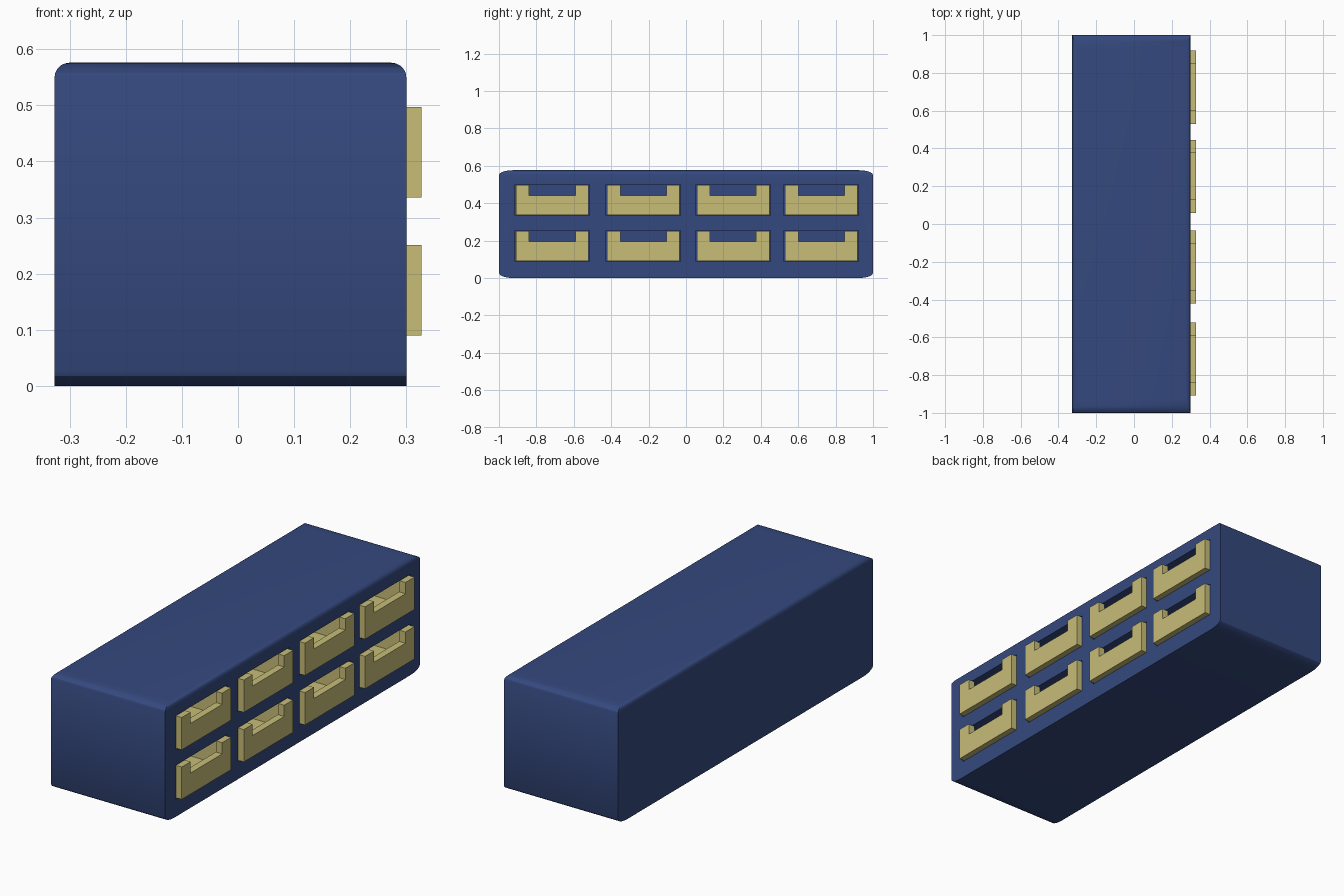
import bpy, bmesh, math

if "Cube" in bpy.data.objects:
    bpy.data.objects.remove(bpy.data.objects["Cube"])

X0, X1, H = -0.327, 0.30, 0.576
COLUMNS = [-0.715, -0.228, 0.252, 0.724]
ROWS = [0.09, 0.336]
W, DH = 0.387, 0.161          # drawer front size
BACK = -0.25                  # rear end of the drawers


def material(name, rgb):
    m = bpy.data.materials.new(name)
    m.diffuse_color = (*rgb, 1)
    m.use_nodes = True
    m.node_tree.nodes["Principled BSDF"].inputs["Base Color"].default_value = m.diffuse_color
    return m


def finish(bm, name, mat=None):
    bmesh.ops.recalc_face_normals(bm, faces=bm.faces)
    me = bpy.data.meshes.new(name)
    bm.to_mesh(me)
    bm.free()
    ob = bpy.data.objects.new(name, me)
    bpy.context.collection.objects.link(ob)
    if mat:
        me.materials.append(mat)
    return ob


def box(bm, lo, hi):
    verts = bmesh.ops.create_cube(bm, size=1)["verts"]
    for v in verts:
        for i in range(3):
            v.co[i] = hi[i] if v.co[i] > 0 else lo[i]


blue = material("blue_shell", (0.035, 0.066, 0.21))
tan = material("tan_drawers", (0.58, 0.51, 0.19))

# Cabinet body: stacked rectangles, all top edges rounded, bottom only at the two ends
RX, RY, RZ, SEG = 0.027, 0.075, 0.026, 5
levels = []
for i in range(SEG + 1):
    a = math.pi / 2 * i / SEG
    levels.append((0, RY * (1 - math.sin(a)), RZ * (1 - math.cos(a))))
for i in range(SEG + 1):
    a = math.pi / 2 * i / SEG
    levels.append((RX * (1 - math.cos(a)), RY * (1 - math.cos(a)), H - RZ * (1 - math.sin(a))))
bm = bmesh.new()
rings = []
for dx, dy, z in levels:
    x0, x1, y = X0 + dx, X1 - dx, 1 - dy
    rings.append([bm.verts.new(p) for p in ((x0, -y, z), (x1, -y, z), (x1, y, z), (x0, y, z))])
for a, b in zip(rings, rings[1:]):
    for k in range(4):
        bm.faces.new((a[k], a[(k + 1) % 4], b[(k + 1) % 4], b[k]))
bm.faces.new(rings[0][::-1])
bm.faces.new(rings[-1])
body = finish(bm, "cabinet_body", blue)

# Drawer openings
bm = bmesh.new()
for y in COLUMNS:
    for z in ROWS:
        box(bm, (BACK - 0.01, y - W / 2 - 0.006, z - 0.003), (0.4, y + W / 2 + 0.006, z + DH + 0.004))
cutter = finish(bm, "opening_cutter")
cutter.hide_render = True
mod = body.modifiers.new("openings", "BOOLEAN")
mod.operation, mod.solver, mod.object = "DIFFERENCE", "EXACT", cutter
bpy.context.view_layer.objects.active = body
body.select_set(True)
bpy.ops.object.modifier_apply(modifier=mod.name)
bpy.data.objects.remove(cutter)
bpy.ops.object.shade_smooth_by_angle(angle=math.radians(30))


# Drawers: notched front, floor, sides and a low back
def drawer(name, y, z):
    bm = bmesh.new()
    h, n, low = W / 2, W / 2 - 0.07, 0.105
    profile = [(-h, 0), (h, 0), (h, DH), (n, DH), (n, low), (-n, low), (-n, DH), (-h, DH)]
    face = bm.faces.new([bm.verts.new((0.327, y + a, z + b)) for a, b in profile])
    ext = bmesh.ops.extrude_face_region(bm, geom=[face], use_keep_orig=True)["geom"]
    bmesh.ops.translate(bm, vec=(-0.035, 0, 0), verts=[v for v in ext if isinstance(v, bmesh.types.BMVert)])
    t = 0.02
    box(bm, (BACK, y - h, z), (0.292, y + h, z + t))
    box(bm, (BACK, y - h, z + t), (0.292, y - h + t, z + DH))
    box(bm, (BACK, y + h - t, z + t), (0.292, y + h, z + DH))
    box(bm, (BACK, y - h + t, z + t), (BACK + t, y + h - t, z + low))
    finish(bm, name, tan)


for r, z in enumerate(ROWS):
    for c, y in enumerate(COLUMNS):
        drawer(f"drawer_{r + 1}_{c + 1}", y, z)
